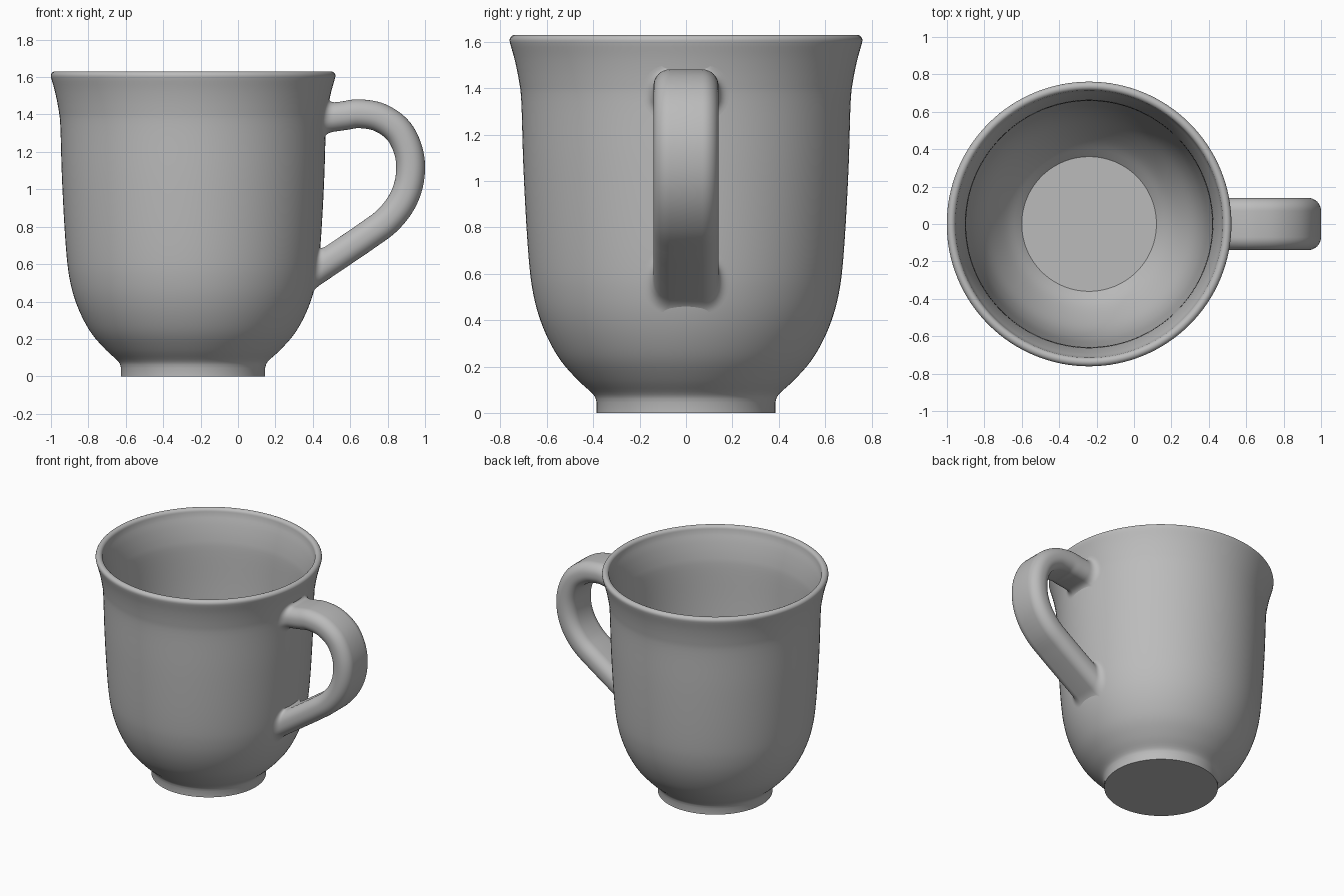
import bpy
import bmesh
import math
from mathutils import Vector

if "Cube" in bpy.data.objects:
    bpy.data.objects.remove(bpy.data.objects["Cube"], do_unlink=True)

CENTRE_X = -0.24
SIDES = 128

glaze = bpy.data.materials.new("grey_glaze")
glaze.use_nodes = True
glaze.diffuse_color = (0.5, 0.5, 0.5, 1)
glaze.node_tree.nodes["Principled BSDF"].inputs["Base Color"].default_value = (0.5, 0.5, 0.5, 1)


def smooth_path(points, steps):
    """Catmull-Rom curve through 2D points."""
    pts = [Vector(p) for p in points]
    pts = [2 * pts[0] - pts[1]] + pts + [2 * pts[-1] - pts[-2]]
    out = []
    for a, b, c, d in zip(pts, pts[1:], pts[2:], pts[3:]):
        for i in range(steps):
            t = i / steps
            out.append(0.5 * (2 * b + (c - a) * t + (2 * a - 5 * b + 4 * c - d) * t * t
                              + (3 * b - a - 3 * c + d) * t ** 3))
    return out + [pts[-2]]


def finish(name, bm, angle):
    bmesh.ops.recalc_face_normals(bm, faces=bm.faces)
    mesh = bpy.data.meshes.new(name)
    bm.to_mesh(mesh)
    bm.free()
    mesh.materials.append(glaze)
    obj = bpy.data.objects.new(name, mesh)
    bpy.context.collection.objects.link(obj)
    bpy.ops.object.select_all(action="DESELECT")
    obj.select_set(True)
    bpy.context.view_layer.objects.active = obj
    bpy.ops.object.shade_smooth_by_angle(angle=math.radians(angle))
    return obj


def bridge(bm, rings):
    for low, high in zip(rings, rings[1:]):
        for i in range(len(low)):
            j = (i + 1) % len(low)
            bm.faces.new((low[i], low[j], high[j], high[i]))


# Cup profile: foot, outer wall, rounded lip, inner wall
foot = [Vector((0.385, 0))]
outer = smooth_path([(0.385, 0.045), (0.4, 0.08), (0.465, 0.14), (0.54, 0.225), (0.595, 0.32),
                     (0.635, 0.42), (0.66, 0.52), (0.675, 0.63), (0.689, 0.82), (0.702, 1.08),
                     (0.71, 1.34), (0.72, 1.43), (0.738, 1.52), (0.759, 1.595)], 4)
lip = [Vector((0.7375 + 0.0235 * math.cos(a), 1.606 + 0.024 * math.sin(a)))
       for a in (math.pi * i / 10 for i in range(11))]
inner = smooth_path([(0.71, 1.585), (0.69, 1.52), (0.67, 1.43), (0.66, 1.34), (0.652, 1.08),
                     (0.638, 0.82), (0.625, 0.65), (0.605, 0.52), (0.57, 0.4), (0.515, 0.29),
                     (0.44, 0.18), (0.36, 0.1)], 4)

bm = bmesh.new()
rings = []
for r, z in foot + outer + lip + inner:
    angles = [2 * math.pi * i / SIDES for i in range(SIDES)]
    rings.append([bm.verts.new((CENTRE_X + r * math.cos(a), r * math.sin(a), z)) for a in angles])
bridge(bm, rings)
bm.faces.new(rings[0])
bm.faces.new(rings[-1])
finish("cup", bm, 30)


def wall_radius(z):
    for a, b in zip(outer, outer[1:]):
        if a.y <= z <= b.y:
            return a.x + (b.x - a.x) * (z - a.y) / (b.y - a.y)
    return outer[-1].x


def on_wall(p):
    """Push a point horizontally onto the outer wall."""
    flat = Vector((p.x - CENTRE_X, p.y)).normalized() * wall_radius(p.z)
    return Vector((flat.x + CENTRE_X, flat.y, p.z))


# Handle cross-section: rounded rectangle
HALF_W, HALF_T, CORNER = 0.14, 0.077, 0.07
section = []
for k, (sx, sy) in enumerate([(1, 1), (-1, 1), (-1, -1), (1, -1)]):
    for i in range(9):
        a = math.pi / 2 * (k + i / 8)
        section.append((sx * (HALF_W - CORNER) + CORNER * math.cos(a),
                        sy * (HALF_T - CORNER) + CORNER * math.sin(a)))

path = smooth_path([(0.57, 1.394), (0.65, 1.404), (0.76, 1.383), (0.86, 1.31), (0.915, 1.19),
                    (0.919, 1.06), (0.88, 0.94), (0.8, 0.835), (0.69, 0.752), (0.57, 0.67)], 6)


def place(i):
    t = (path[min(i + 1, len(path) - 1)] - path[max(i - 1, 0)]).normalized()
    return [Vector((path[i].x - t.y * n, w, path[i].y + t.x * n)) for w, n in section]


def flare(ring, direction, size=0.05):
    """Rings that run from the handle end into a fillet on the cup wall."""
    direction = Vector(direction).normalized()
    middle = sum(ring, Vector()) / len(ring)
    columns = []
    for p in ring:
        hit = p.copy()
        while math.hypot(hit.x - CENTRE_X, hit.y) > wall_radius(hit.z):
            hit += direction * 0.001
        away = p - middle
        away = (away - direction * away.dot(direction)).normalized()
        start = hit - direction * size
        end = on_wall(hit + away * size)
        columns.append([start * (1 - t) ** 2 + hit * 2 * t * (1 - t) + end * t * t
                        for t in (i / 8 for i in range(9))])
    return [list(r) for r in zip(*columns)]


# Handle swept along its path, flared at both joints
body = [place(i) for i in range(len(path))]
rows = flare(body[0], (-1, 0, -0.14))[::-1] + body + flare(body[-1], (-0.83, 0, -0.56))
bm = bmesh.new()
bridge(bm, [[bm.verts.new(p) for p in row] for row in rows])
bmesh.ops.remove_doubles(bm, verts=bm.verts, dist=0.00005)
finish("handle", bm, 60)
